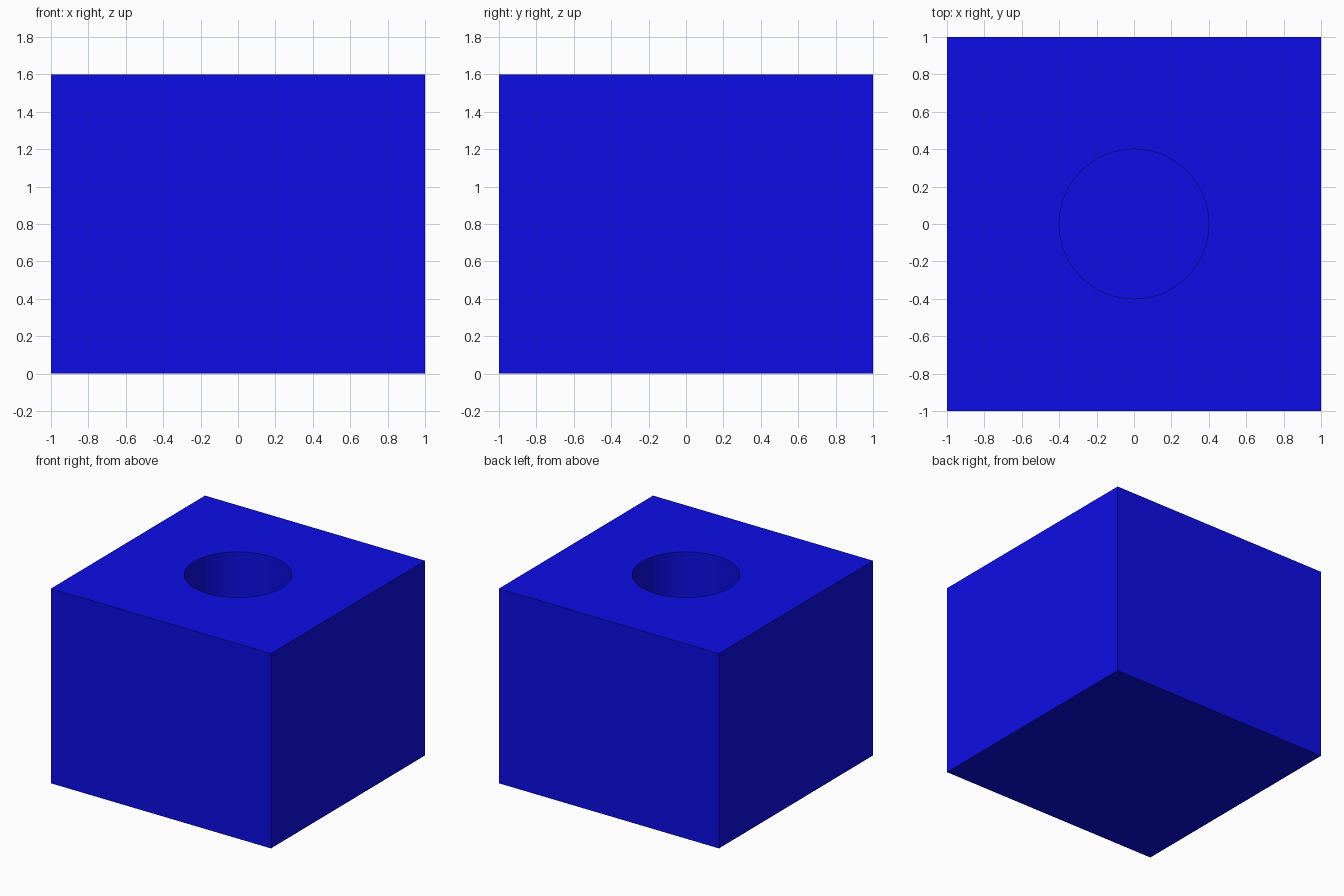
import bpy

if "Cube" in bpy.data.objects:
    bpy.data.objects.remove(bpy.data.objects["Cube"])

W, H = 2.0, 1.6                # block width and height
R, DEPTH, SIDES = 0.4, 1.0, 64  # round blind hole in the top

blue = bpy.data.materials.new("blue")
blue.diffuse_color = (0.004, 0.004, 0.8, 1)
blue.use_nodes = True
blue.node_tree.nodes["Principled BSDF"].inputs["Base Color"].default_value = blue.diffuse_color

# Solid block
bpy.ops.mesh.primitive_cube_add(size=1, location=(0, 0, H / 2))
block = bpy.context.object
block.name = "block"
block.scale = (W, W, H)
bpy.ops.object.transform_apply(location=True, rotation=False, scale=True)
block.data.materials.append(blue)

# Cutter for the hole, poking out above the top
extra = 0.2
bpy.ops.mesh.primitive_cylinder_add(
    vertices=SIDES, radius=R, depth=DEPTH + extra,
    location=(0, 0, H - DEPTH + (DEPTH + extra) / 2))
cutter = bpy.context.object
cutter.name = "hole_cutter"
cutter.data.materials.append(blue)

# Drill the hole
mod = block.modifiers.new("hole", "BOOLEAN")
mod.operation = "DIFFERENCE"
mod.solver = "EXACT"
mod.object = cutter
bpy.context.view_layer.objects.active = block
bpy.ops.object.modifier_apply(modifier=mod.name)
bpy.data.objects.remove(cutter)

# Smooth the bore wall, keep the edges crisp
bpy.ops.object.select_all(action="DESELECT")
block.select_set(True)
bpy.ops.object.shade_smooth_by_angle()
